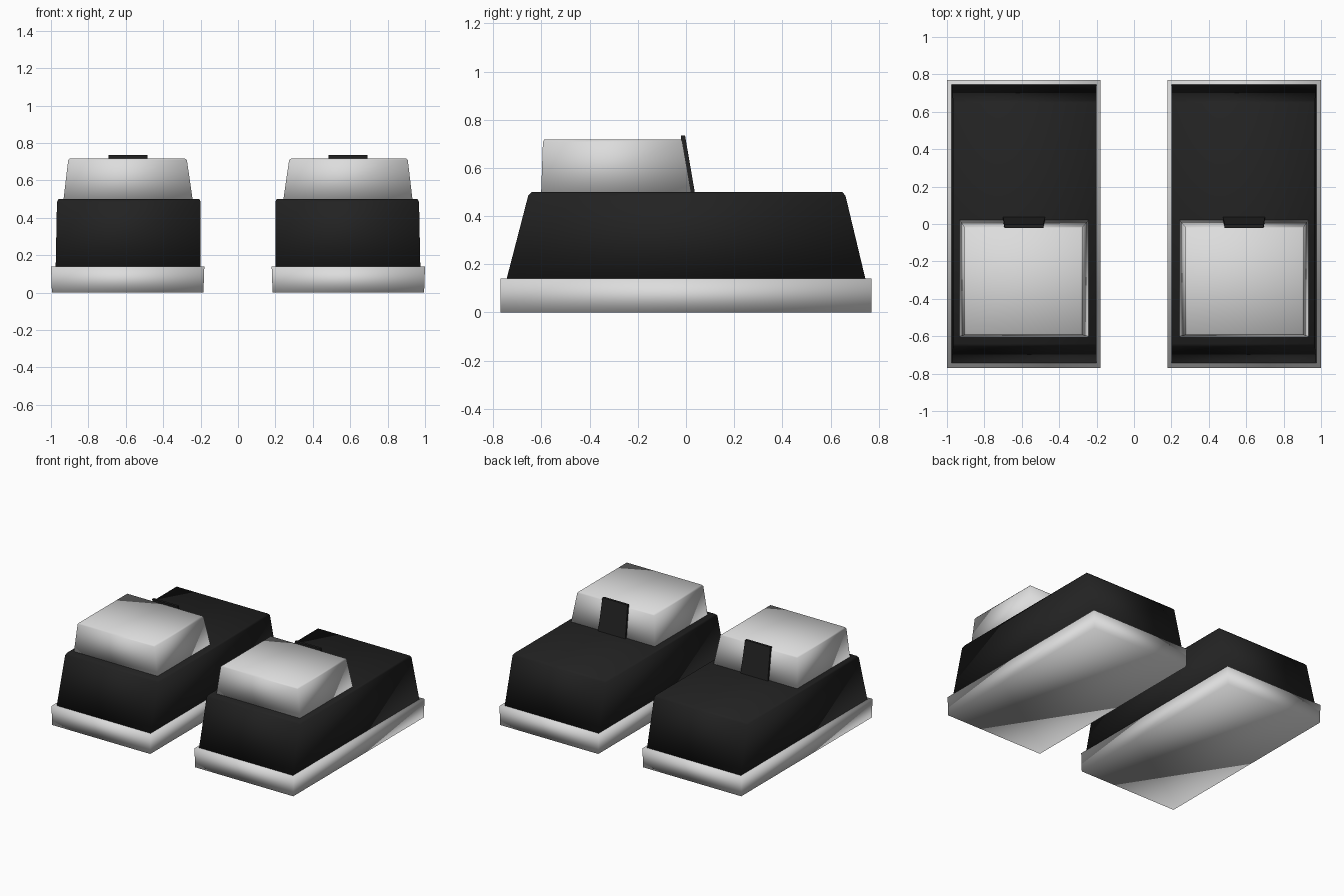
import bpy

if "Cube" in bpy.data.objects:
    bpy.data.objects.remove(bpy.data.objects["Cube"])


def material(name, value):
    m = bpy.data.materials.new(name)
    m.diffuse_color = (value, value, value, 1)
    m.use_nodes = True
    m.node_tree.nodes["Principled BSDF"].inputs["Base Color"].default_value = m.diffuse_color
    return m


BLACK = material("black", 0.016)
GREY = material("light grey", 0.72)


def loft(name, rings, mat, side, smooth=True):
    """Stack rectangular rings (x0, x1, y0, y1, z); side mirrors in x."""
    verts, faces = [], []
    for x0, x1, y0, y1, z in rings:
        ring = [(x0, y0, z), (x1, y0, z), (x1, y1, z), (x0, y1, z)]
        verts += [(x * side, y, h) for x, y, h in ring]
    for r in range(len(rings) - 1):
        a = r * 4
        for i in range(4):
            j = (i + 1) % 4
            faces.append((a + i, a + j, a + 4 + j, a + 4 + i))
    n = len(verts)
    faces += [(3, 2, 1, 0), (n - 4, n - 3, n - 2, n - 1)]
    if side < 0:
        faces = [f[::-1] for f in faces]
    me = bpy.data.meshes.new(name)
    me.from_pydata(verts, [], faces)
    me.materials.append(mat)
    for p in me.polygons:
        p.use_smooth = smooth
    ob = bpy.data.objects.new(name, me)
    bpy.context.collection.objects.link(ob)
    return ob


for side, label in ((-1, "left"), (1, "right")):
    # pale slab sole
    loft(label + "_sole", [(0.185, 0.995, -0.77, 0.77, 0),
                           (0.18, 1.0, -0.77, 0.77, 0.14)], GREY, side)
    # dark shoe body, sloping at toe and heel, with a small top chamfer
    loft(label + "_body", [(0.20, 0.975, -0.747, 0.747, 0.13),
                           (0.20, 0.968, -0.655, 0.662, 0.485),
                           (0.207, 0.96, -0.64, 0.648, 0.5)], BLACK, side)
    # pale raised block
    loft(label + "_upper_block", [(0.24, 0.935, -0.602, 0.025, 0.48),
                                  (0.273, 0.908, -0.594, -0.015, 0.708),
                                  (0.285, 0.90, -0.588, -0.02, 0.718)], GREY, side)
    # leaning pull tab
    loft(label + "_pull_tab", [(0.475, 0.70, 0.012, 0.038, 0.49),
                               (0.485, 0.693, -0.022, -0.004, 0.735)],
         BLACK, side, False)
